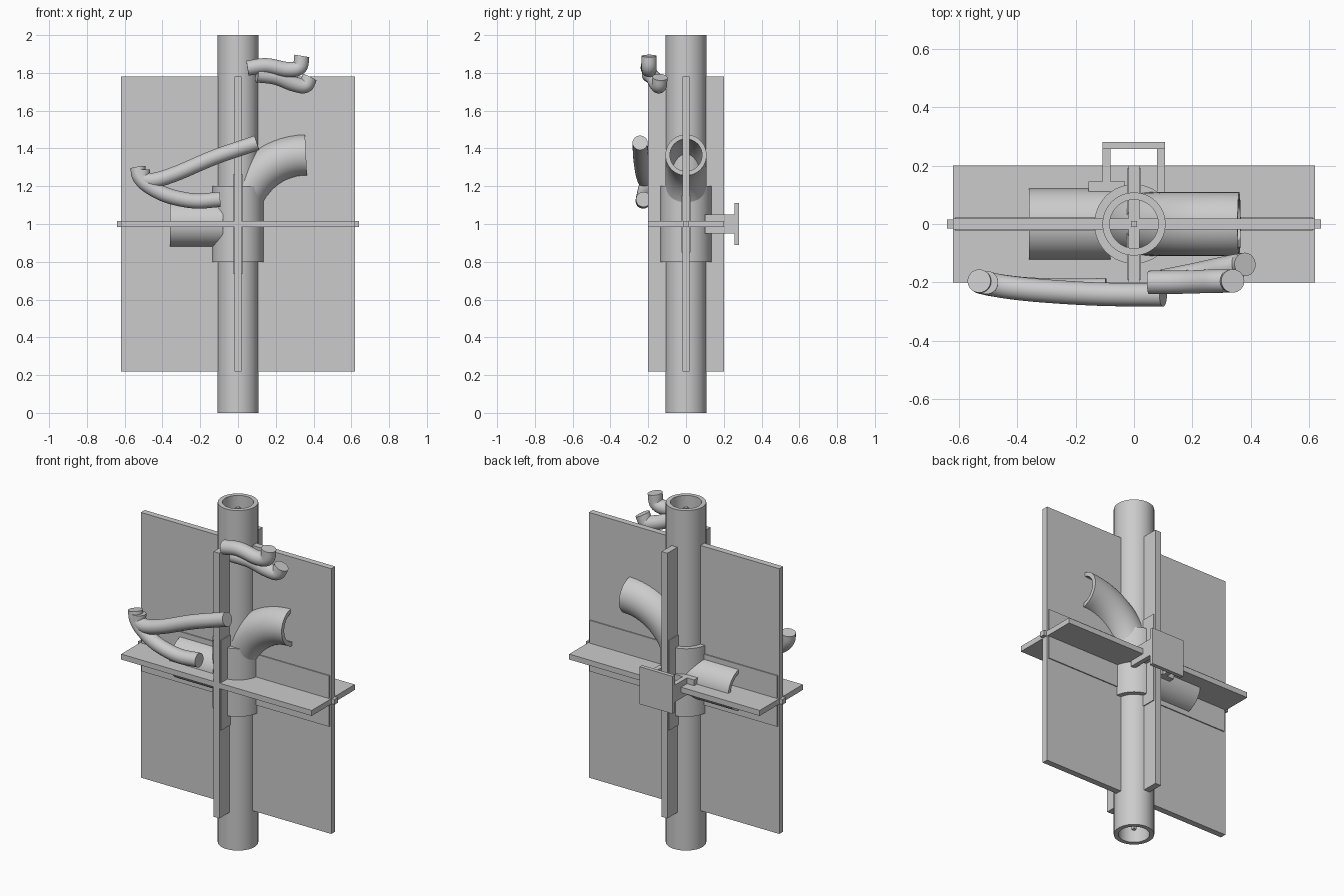
import bpy, bmesh, math
from mathutils import Vector

if "Cube" in bpy.data.objects:
    bpy.data.objects.remove(bpy.data.objects["Cube"])


def finish(name, bm, smooth=True):
    bmesh.ops.recalc_face_normals(bm, faces=bm.faces)
    me = bpy.data.meshes.new(name)
    bm.to_mesh(me)
    bm.free()
    ob = bpy.data.objects.new(name, me)
    bpy.context.collection.objects.link(ob)
    if smooth:
        bpy.ops.object.select_all(action='DESELECT')
        ob.select_set(True)
        bpy.context.view_layer.objects.active = ob
        bpy.ops.object.shade_smooth_by_angle(angle=math.radians(35))
    return ob


def box(name, x, y, z):
    bm = bmesh.new()
    bmesh.ops.create_cube(bm, size=1)
    for v in bm.verts:
        v.co = Vector((a + (b - a) * (c + 0.5) for (a, b), c in zip((x, y, z), v.co)))
    return finish(name, bm, False)


def sweep(name, path, r, inner=0, sides=40):
    """Tube along a path; hollow when an inner radius is given."""
    path = [Vector(p) for p in path]
    bm = bmesh.new()
    shells = []
    tangents = [(path[min(i + 1, len(path) - 1)] - path[max(i - 1, 0)]).normalized()
                for i in range(len(path))]
    for rad in ([r, inner] if inner else [r]):
        u = tangents[0].cross(Vector((0, 1, 0))).normalized()
        rings = []
        for p, t in zip(path, tangents):
            u = (u - t * u.dot(t)).normalized()
            w = t.cross(u)
            rings.append([bm.verts.new(p + rad * (u * math.cos(a) + w * math.sin(a)))
                          for a in (2 * math.pi * k / sides for k in range(sides))])
        shells.append(rings)

    def bridge(a, b):
        for k in range(sides):
            n = (k + 1) % sides
            bm.faces.new((a[k], a[n], b[n], b[k]))

    for rings in shells:
        for a, b in zip(rings, rings[1:]):
            bridge(a, b)
    for end in (0, -1):
        if inner:
            bridge(shells[0][end], shells[1][end])
        else:
            bm.faces.new(shells[0][end])
    return finish(name, bm)


def spline(pts, steps=8):
    """Smooth path through the points."""
    p = [Vector(q) for q in pts]
    p = [2 * p[0] - p[1]] + p + [2 * p[-1] - p[-2]]
    out = []
    for a, b, c, d in zip(p, p[1:], p[2:], p[3:]):
        for s in range(steps):
            t = s / steps
            out.append(0.5 * (2 * b + (c - a) * t + (2 * a - 5 * b + 4 * c - d) * t ** 2
                              + (3 * b - a - 3 * c + d) * t ** 3))
    return out + [p[-2]]


# main pipe, collar and side branch
sweep("main_pipe", [(0, 0, 0), (0, 0, 2)], 0.108, 0.083, 64)
sweep("collar", [(0, 0, 0.8), (0, 0, 1.2)], 0.136, 0.108, 64)
sweep("side_pipe", [(-0.36, 0, 1), (-0.08, 0, 1)], 0.122, 0.1, 64)

# quarter-turn elbow
arc = [(0.36 - 0.36 * math.cos(a), 0, 1 + 0.365 * math.sin(a))
       for a in (math.pi / 2 * i / 16 for i in range(17))]
sweep("elbow_pipe", arc, 0.109, 0.085, 48)

# three crossing section plates with slightly raised middle bands
box("front_plate", (-0.62, 0.62), (-0.018, 0.018), (0.22, 1.78))
box("front_plate_band", (-0.61, 0.61), (-0.024, 0.024), (0.85, 1.15))
box("side_plate", (-0.019, 0.019), (-0.2, 0.2), (0.22, 1.78))
box("side_plate_band", (-0.024, 0.024), (-0.19, 0.19), (0.735, 1.265))
box("level_plate", (-0.62, 0.62), (-0.2, 0.2), (0.984, 1.016))

# axis rods
box("axis_rod_x", (-0.64, 0.64), (-0.015, 0.015), (0.985, 1.015))
box("axis_rod_z", (-0.01, 0.01), (-0.01, 0.01), (0.03, 1.97))

# rear bracket
box("bracket_plate", (-0.108, 0.106), (0.257, 0.28), (0.89, 1.11))
for side, x in (("left", (-0.108, -0.08)), ("right", (0.078, 0.106))):
    box("bracket_leg_" + side, x, (0.1, 0.26), (0.95, 1.05))
box("bracket_foot", (-0.155, -0.03), (0.11, 0.145), (0.95, 1.05))

# curved tubes in front of the plates
tubes = {
    "long_upper_tube": [(0.1, -0.243, 1.43), (-0.12, -0.24, 1.355), (-0.32, -0.228, 1.27),
                        (-0.44, -0.215, 1.232), (-0.5, -0.203, 1.24), (-0.505, -0.2, 1.287)],
    "long_lower_tube": [(-0.095, -0.225, 1.13), (-0.23, -0.227, 1.122), (-0.37, -0.222, 1.15),
                        (-0.47, -0.21, 1.2), (-0.52, -0.2, 1.25), (-0.53, -0.195, 1.3)],
    "short_upper_tube": [(0.05, -0.2, 1.825), (0.15, -0.199, 1.838), (0.26, -0.196, 1.818),
                         (0.325, -0.195, 1.83), (0.338, -0.195, 1.89)],
    "short_lower_tube": [(0.1, -0.195, 1.79), (0.2, -0.175, 1.777), (0.29, -0.155, 1.743),
                         (0.355, -0.142, 1.733), (0.38, -0.138, 1.777)],
}
for name, pts in tubes.items():
    sweep(name, spline(pts), 0.04, 0, 32)
